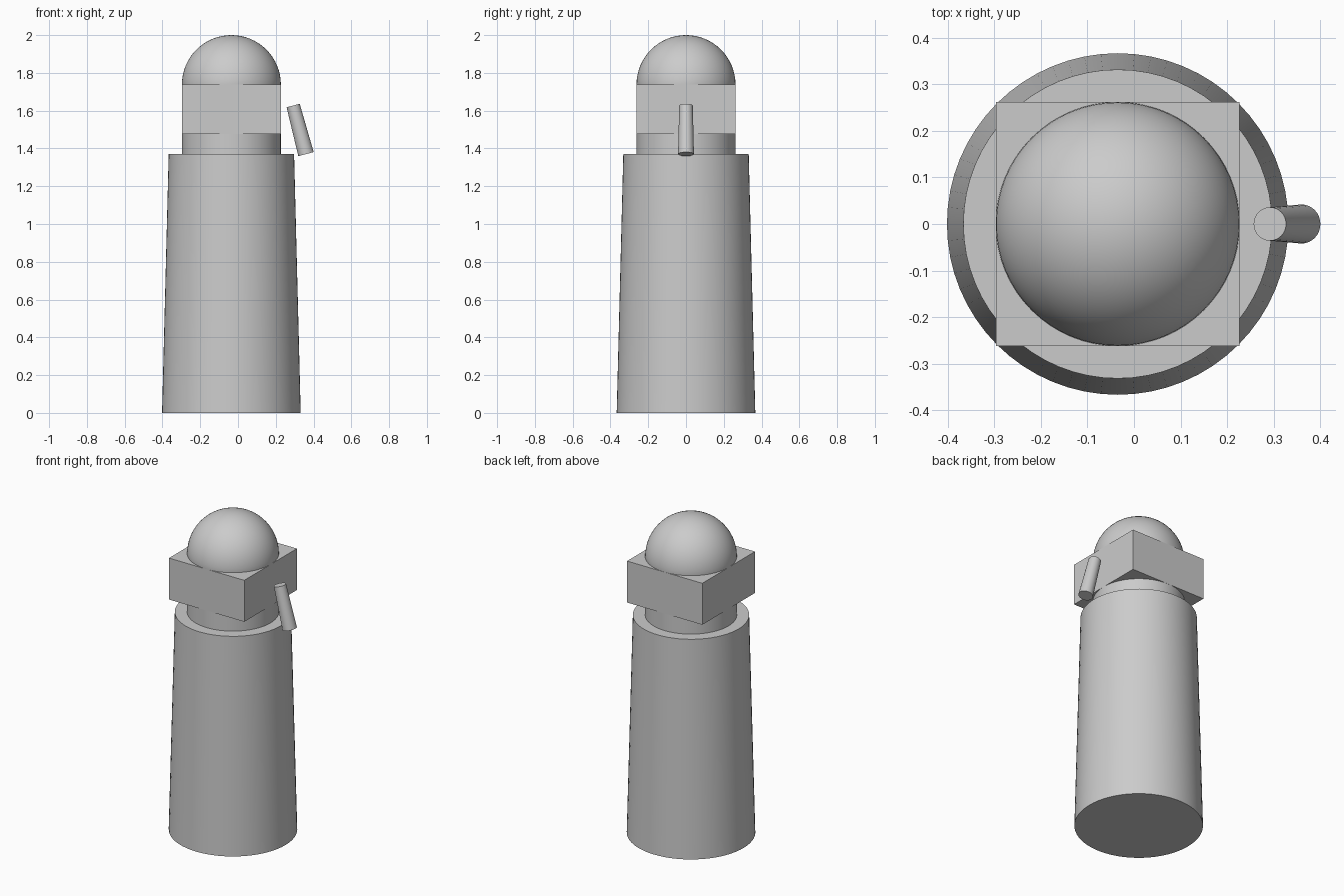
import bpy
import math
from mathutils import Vector

default = bpy.data.objects.get("Cube")
if default:
    bpy.data.objects.remove(default, do_unlink=True)

# Single grey material
grey = bpy.data.materials.new("plain_grey")
grey.use_nodes = True
colour = (0.6, 0.6, 0.6, 1)
grey.diffuse_color = colour
grey.node_tree.nodes["Principled BSDF"].inputs["Base Color"].default_value = colour

CX = -0.035          # tower axis
BODY_TOP = 1.37
BOX_LOW, BOX_HIGH = 1.477, 1.738
R = 0.262            # neck, dome and half box width


def finish(name, smooth=True):
    obj = bpy.context.object
    obj.name = name
    obj.data.materials.append(grey)
    if smooth:
        bpy.ops.object.shade_smooth_by_angle(angle=math.radians(30))
    return obj


def tapered_rod(name, start, end, r_start, r_end, sides=64):
    """Capped cone frustum between two points."""
    start, end = Vector(start), Vector(end)
    axis = end - start
    bpy.ops.mesh.primitive_cone_add(
        vertices=sides, radius1=r_start, radius2=r_end, depth=axis.length,
        location=(start + end) / 2,
        rotation=axis.to_track_quat('Z', 'Y').to_euler())
    return finish(name)


# Tower body and neck
tapered_rod("tower_body", (CX, 0, 0), (CX, 0, BODY_TOP), 0.367, 0.332)
tapered_rod("neck", (CX, 0, BODY_TOP), (CX, 0, BOX_LOW), R, R)

# Square block
bpy.ops.mesh.primitive_cube_add(size=1, location=(CX, 0, (BOX_LOW + BOX_HIGH) / 2))
bpy.context.object.scale = (2 * R, 2 * R, BOX_HIGH - BOX_LOW)
bpy.ops.object.transform_apply(location=False, rotation=False, scale=True)
finish("square_block", smooth=False)

# Dome: sphere with its lower half hidden in the block and neck
bpy.ops.mesh.primitive_uv_sphere_add(segments=64, ring_count=32, radius=R,
                                     location=(CX, 0, BOX_HIGH))
dome = finish("dome")
for v in dome.data.vertices:
    v.co.z = max(v.co.z, -0.01)

# Tilted side handle
tapered_rod("side_handle", (0.36, 0, BODY_TOP), (0.292, 0, 1.627), 0.042, 0.036, 32)
